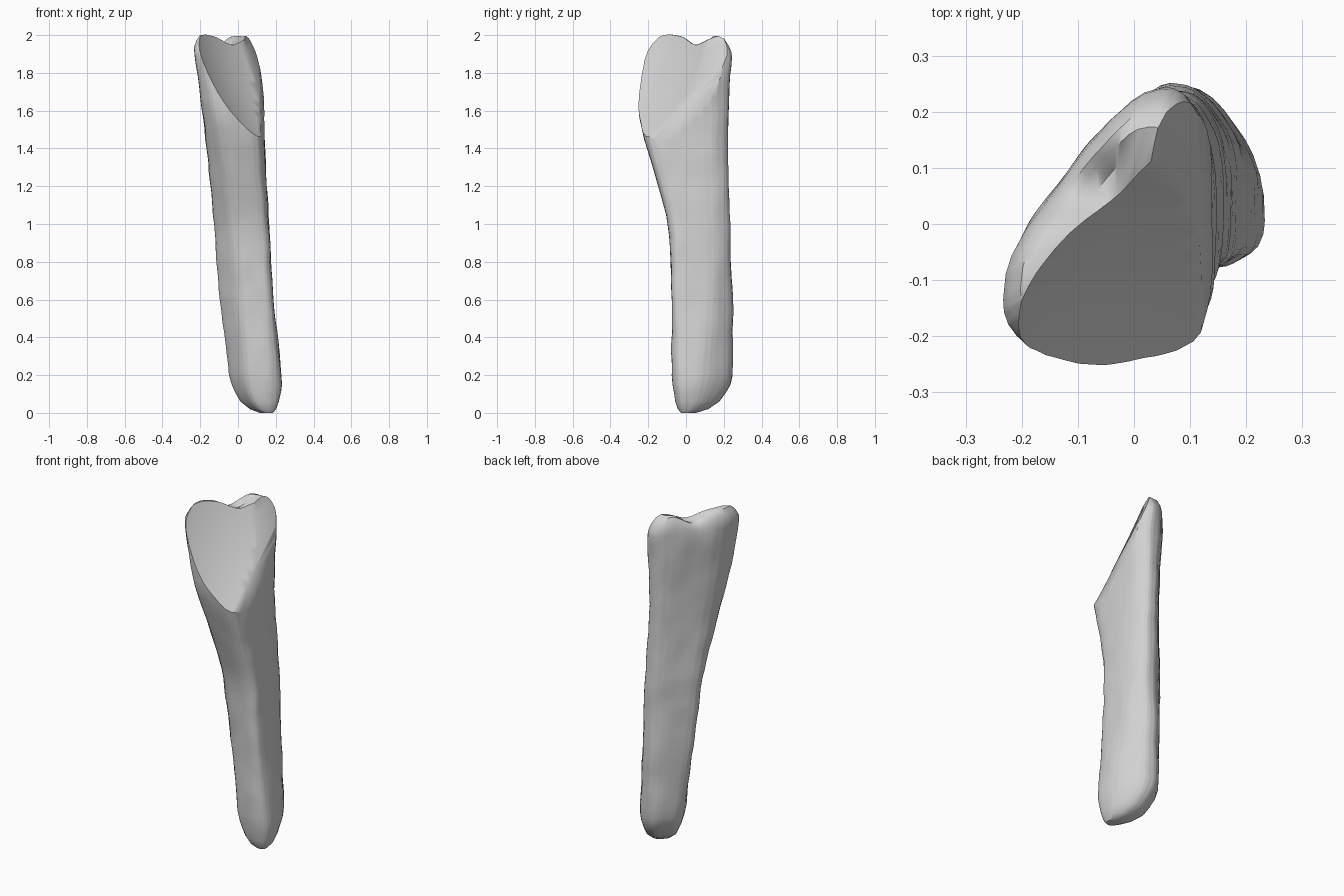
import bpy
import bmesh
import math
from mathutils import Vector, noise

cube = bpy.data.objects.get("Cube")
if cube:
    bpy.data.objects.remove(cube, do_unlink=True)

# Bone colour
mat = bpy.data.materials.new("pale_grey")
mat.use_nodes = True
GREY = (0.64, 0.64, 0.64, 1)
mat.diffuse_color = GREY
mat.node_tree.nodes["Principled BSDF"].inputs["Base Color"].default_value = GREY

# Cross-section corners of the shaft at a few heights
SECTIONS = [
    (0.2, [(-.05, .14), (-.03, .06), (.04, -.07), (.16, -.08),
           (.235, -.04), (.235, .1), (.13, .24), (.04, .25)]),
    (0.6, [(-.1, .1), (-.09, .05), (.01, -.07), (.15, -.08),
           (.185, -.05), (.185, .14), (.12, .24), (.04, .25)]),
    (1.0, [(-.13, .07), (-.12, .01), (-.02, -.09), (.13, -.09),
           (.165, -.05), (.165, .14), (.11, .23), (.03, .23)]),
    (1.4, [(-.17, 0), (-.16, -.11), (-.08, -.2), (.11, -.21),
           (.14, -.12), (.14, .13), (.09, .22), (.01, .22)]),
    (1.6, [(-.19, -.02), (-.19, -.16), (-.12, -.26), (.1, -.26),
           (.14, -.15), (.14, .13), (.09, .23), (0, .22)]),
    (1.8, [(-.21, -.03), (-.22, -.18), (-.16, -.25), (.08, -.24),
           (.145, -.14), (.15, .14), (.09, .24), (-.02, .22)]),
    (1.93, [(-.23, -.05), (-.24, -.18), (-.17, -.24), (.08, -.23),
            (.14, -.14), (.14, .14), (.08, .25), (-.01, .23)]),
]


def section_at(z):
    """Corners at height z, blended between the neighbouring sections."""
    for (z0, a), (z1, b) in zip(SECTIONS, SECTIONS[1:]):
        if z <= z1:
            t = max(0, (z - z0) / (z1 - z0))
            return [Vector(p).lerp(Vector(q), t) for p, q in zip(a, b)]
    return [Vector(p) for p in SECTIONS[-1][1]]


def eased(z):
    """Average of the sections just below and above, to soften kinks."""
    return [p.lerp(q, 0.5) for p, q in zip(section_at(z - .06), section_at(z + .06))]


def split(points, steps):
    """Replace every side of a closed outline by points along it."""
    return [p.lerp(q, t) for p, q in zip(points, points[1:] + points[:1]) for t in steps]


def outline(corners):
    """Cut the corners twice, then divide the straight sides."""
    for _ in range(2):
        corners = split(corners, (0.2, 0.8))
    return split(corners, (0, 0.25, 0.5, 0.75))


def shrunk(points, centre, factor):
    c = Vector(centre)
    return [c + (p - c) * factor for p in points]


def hump(y, centre, width):
    return math.exp(-((y - centre) / width) ** 2)


# Rings: slanted tip, shaft, softly rounded top rim closing over the end
TIP, RIM = (.17, -.01), (-.03, 0)
rings = [(z, shrunk(section_at(z), TIP, f))
         for z, f in ((0, .25), (.02, .5), (.06, .72), (.11, .86), (.15, .95))]
rings += [(.2 + .0567 * i, eased(.2 + .0567 * i)) for i in range(31)]
rings += [(z, shrunk(section_at(z), RIM, f))
          for z, f in ((1.94, .98), (1.975, .92), (2, .83), (2.005, .7), (2, .5), (2, .2))]

bm = bmesh.new()
loops = []
for z, corners in rings:
    loop = []
    for p in outline(corners):
        v = Vector((p.x, p.y, z))
        # Slightly worn, uneven surface
        n = noise.noise_vector(v * 9)
        v.x += n.x * .006
        v.y += n.y * .006
        # Scalloped top rim with a wide notch
        if z > 1.8:
            dip = .055 * hump(p.y, .06, .06) + .04 * hump(p.y, .26, .06)
            dip += .05 * hump(p.y, -.26, .08) + .012 * abs(n.z)
            v.z -= dip * (z - 1.8) / .2
        loop.append(bm.verts.new(v))
    loops.append(loop)

for low, high in zip(loops, loops[1:]):
    n = len(low)
    for i in range(n):
        j = (i + 1) % n
        bm.faces.new((low[i], low[j], high[j], high[i]))
bm.faces.new(loops[0][::-1])
bm.faces.new(loops[-1])

# Chamfers that soften the lower edge of the break
normal = Vector((1, -.62, .684)).normalized()
for blend, depth in ((.65, .012), (.35, .018)):
    soft = Vector((1, 0, 0)).lerp(normal, blend).normalized()
    cut = bmesh.ops.bisect_plane(
        bm, geom=bm.verts[:] + bm.edges[:] + bm.faces[:], dist=1e-5,
        plane_co=Vector((.14, 0, 1.63)) - soft * depth, plane_no=soft, clear_outer=True)
    rim_edges = [e for e in cut["geom_cut"] if isinstance(e, bmesh.types.BMEdge)]
    bmesh.ops.holes_fill(bm, edges=rim_edges, sides=0)
bmesh.ops.recalc_face_normals(bm, faces=bm.faces[:])

mesh = bpy.data.meshes.new("bone_shaft")
bm.to_mesh(mesh)
bm.free()
mesh.materials.append(mat)
bone = bpy.data.objects.new("bone_shaft", mesh)
bpy.context.collection.objects.link(bone)

# Hollow slanted break: a very large ellipsoid scoops the upper end
RADIUS, SAG = 1.7, .035
middle = Vector((-.04, -.2, 1.705))
down = (Vector((0, 0, -1)) + normal * normal.z).normalized()
axis = normal.cross(down)
bpy.ops.mesh.primitive_uv_sphere_add(
    segments=192, ring_count=96, radius=RADIUS,
    location=middle + normal * (RADIUS - SAG),
    rotation=axis.to_track_quat("Z", "Y").to_euler(), scale=(1, 1, .7))
cutter = bpy.context.object
cutter.name = "break_cutter"
cutter.hide_render = True
cutter.data.materials.append(mat)

bpy.ops.object.select_all(action="DESELECT")
bone.select_set(True)
bpy.context.view_layer.objects.active = bone
mod = bone.modifiers.new("break", "BOOLEAN")
mod.operation = "DIFFERENCE"
mod.solver = "EXACT"
mod.object = cutter
bpy.ops.object.modifier_apply(modifier=mod.name)
bpy.data.objects.remove(cutter, do_unlink=True)

# Stand on the ground, centred
lo = [min(v.co[k] for v in mesh.vertices) for k in range(3)]
hi = [max(v.co[k] for v in mesh.vertices) for k in range(3)]
offset = Vector(((lo[0] + hi[0]) / 2, (lo[1] + hi[1]) / 2, lo[2]))
for v in mesh.vertices:
    v.co -= offset
bpy.ops.object.shade_smooth_by_angle(angle=math.radians(42))
